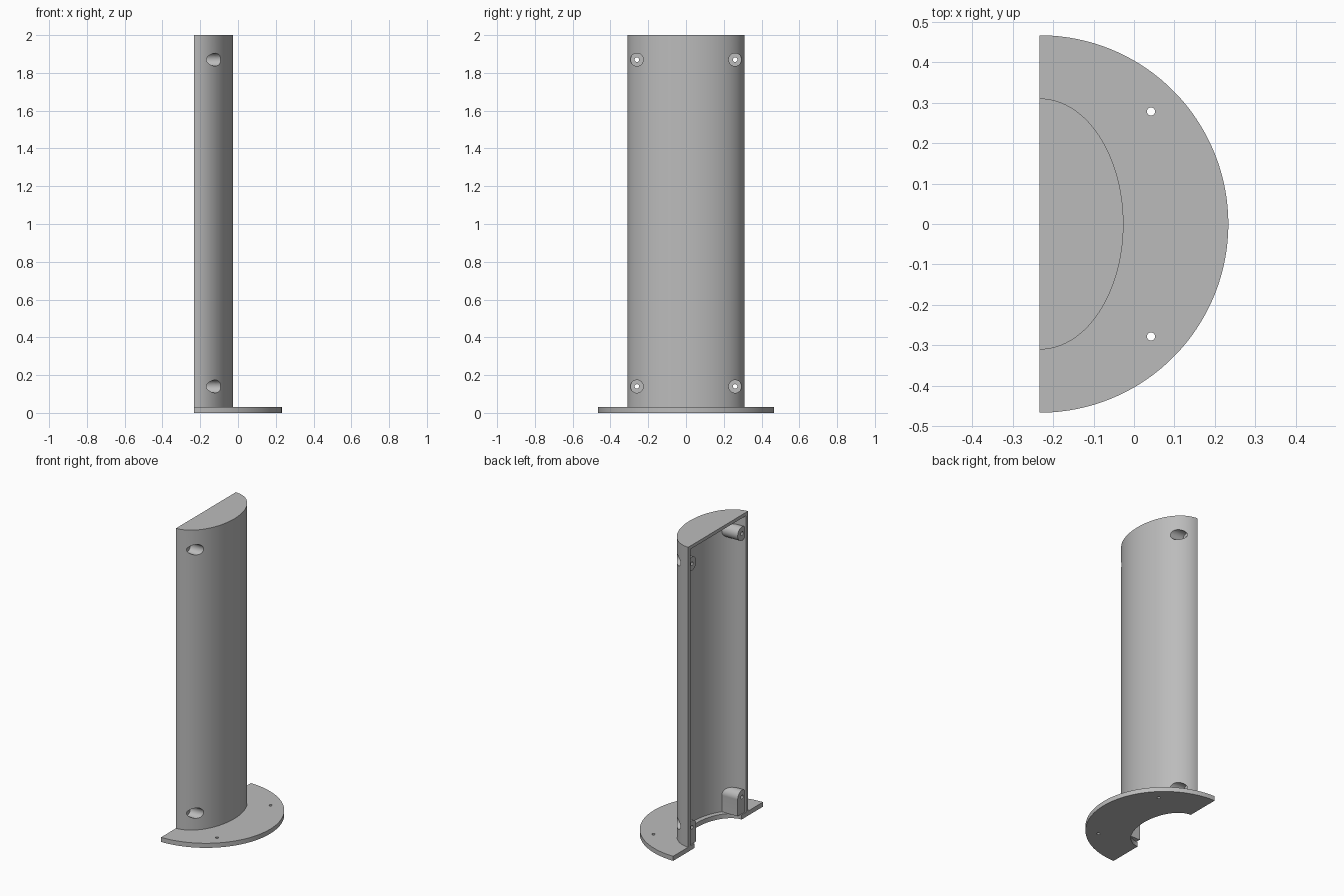
import bpy, bmesh, math

if "Cube" in bpy.data.objects:
    bpy.data.objects.remove(bpy.data.objects["Cube"])

BACK = -0.233          # flat open plane of the half column
BASE_R, BASE_T = 0.466, 0.03
RX, RY, WALL = 0.207, 0.31, 0.022
SCREW_Y = 0.26
SCREW_Z = (0.14, 1.87)

grey = bpy.data.materials.new("mid grey")
grey.use_nodes = True
grey.diffuse_color = (0.5, 0.5, 0.5, 1)
grey.node_tree.nodes["Principled BSDF"].inputs["Base Color"].default_value = (0.5, 0.5, 0.5, 1)


def prism(name, points, z0, z1):
    """Extrude a flat outline from z0 up to z1."""
    bm = bmesh.new()
    face = bm.faces.new([bm.verts.new((x, y, z0)) for x, y in points])
    top = bmesh.ops.extrude_face_region(bm, geom=[face])["geom"]
    bmesh.ops.translate(bm, vec=(0, 0, z1 - z0),
                        verts=[v for v in top if isinstance(v, bmesh.types.BMVert)])
    bmesh.ops.recalc_face_normals(bm, faces=bm.faces)
    mesh = bpy.data.meshes.new(name)
    bm.to_mesh(mesh)
    bm.free()
    mesh.materials.append(grey)
    ob = bpy.data.objects.new(name, mesh)
    bpy.context.collection.objects.link(ob)
    return ob


def arc(rx, ry, cx=BACK, cy=0, half=False, n=96):
    """Ellipse outline, or its +x half."""
    if half:
        angles = [-math.pi / 2 + math.pi * i / n for i in range(n + 1)]
    else:
        angles = [2 * math.pi * i / n for i in range(n)]
    return [(cx + rx * math.cos(a), cy + ry * math.sin(a)) for a in angles]


def rod(name, r, x0, x1, y, z):
    """Cylinder lying along x."""
    ob = prism(name, arc(r, r, 0, 0, n=40), x0, x1)
    for v in ob.data.vertices:
        v.co = (v.co.z, v.co.x + y, v.co.y + z)
    return ob


def combine(ob, tool, operation):
    """Apply a boolean and discard the tool."""
    tool.hide_render = True
    mod = ob.modifiers.new("cut", "BOOLEAN")
    mod.operation, mod.solver, mod.object = operation, "EXACT", tool
    bpy.context.view_layer.update()
    mesh = bpy.data.meshes.new_from_object(ob.evaluated_get(bpy.context.evaluated_depsgraph_get()))
    ob.modifiers.clear()
    ob.data = mesh
    bpy.data.objects.remove(tool)


def drill(ob, y, z):
    """Wide screw head pocket plus narrow through hole."""
    combine(ob, rod("pocket", 0.034, BACK + 0.045, 0.2, y, z), "DIFFERENCE")
    combine(ob, rod("screw_hole", 0.012, BACK - 0.1, 0.1, y, z), "DIFFERENCE")


# Half-round foot plate with central opening and two fixing holes
base = prism("base_plate", arc(BASE_R, BASE_R, half=True), 0, BASE_T)
combine(base, prism("opening", arc(0.155, 0.245), -0.1, 0.1), "DIFFERENCE")
for side in (-1, 1):
    combine(base, prism("fixing_hole", arc(0.01, 0.01, 0.042, 0.278 * side, n=32), -0.1, 0.1),
            "DIFFERENCE")

# Hollow half-elliptical column with a closed top
shell = prism("column_shell", arc(RX, RY, half=True), BASE_T, 2)
combine(shell, prism("hollow", arc(RX - WALL, RY - WALL), -0.1, 2 - WALL), "DIFFERENCE")

parts = [base, shell]
for side, side_name in ((-1, "front"), (1, "back")):
    for z, level in zip(SCREW_Z, ("lower", "upper")):
        y = SCREW_Y * side
        # Screw boss trimmed to the middle of the shell wall
        boss = rod(f"{side_name}_{level}_boss", 0.045, BACK + 0.008, 0, y, z)
        if level == "lower":
            x0, x1, w = BACK + 0.008, 0, 0.0449
            combine(boss, prism("support", [(x0, y - w), (x1, y - w), (x1, y + w), (x0, y + w)],
                                BASE_T, z), "UNION")
        combine(boss, prism("trim", arc(RX - WALL / 2, RY - WALL / 2), -0.1, 2.1), "INTERSECT")
        drill(boss, y, z)
        drill(shell, y, z)
        parts.append(boss)

# Smooth the curved walls, keep the rims crisp
bpy.ops.object.select_all(action="DESELECT")
for ob in parts:
    ob.select_set(True)
bpy.context.view_layer.objects.active = shell
bpy.ops.object.shade_smooth_by_angle(angle=math.radians(30))
